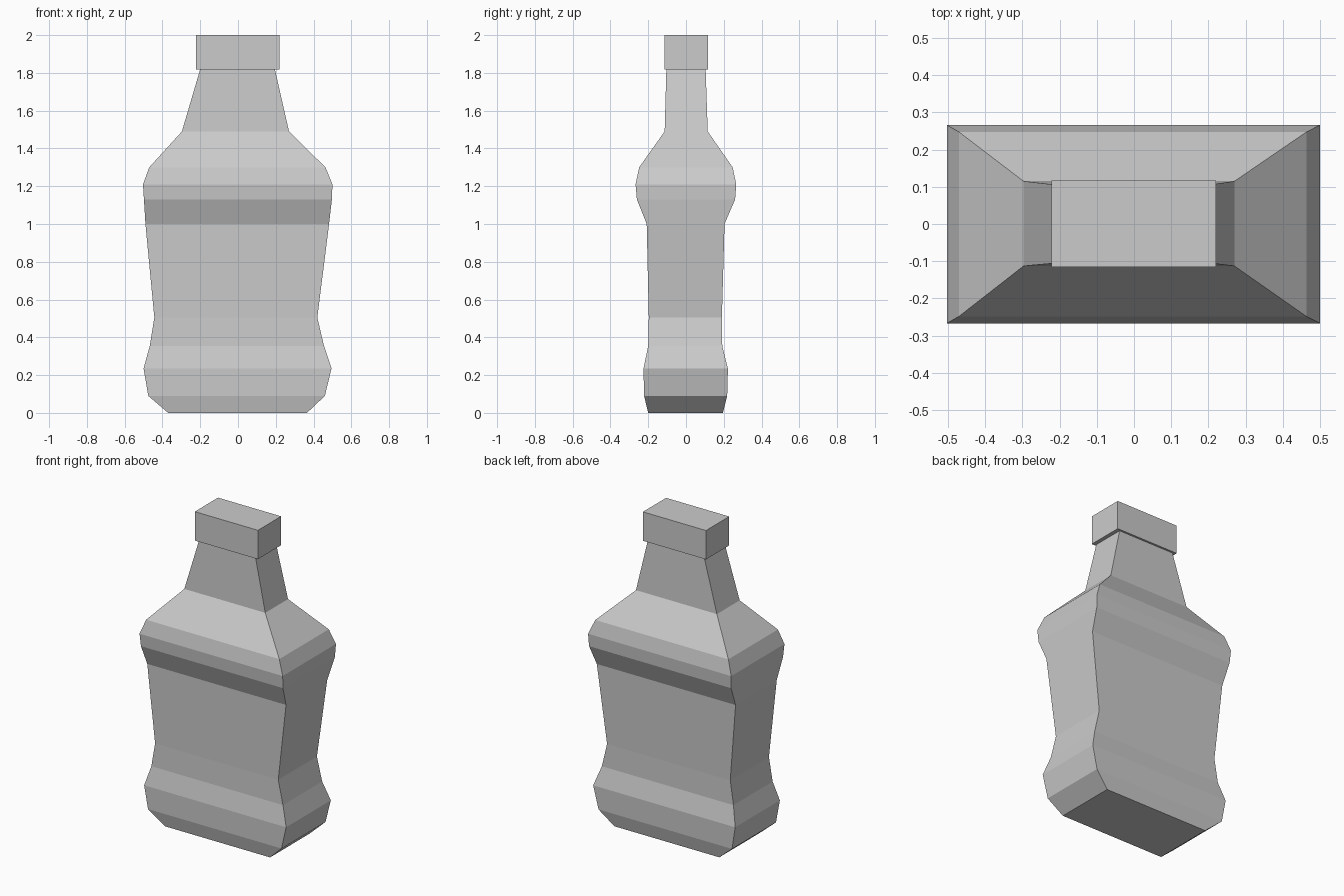
import bpy, bmesh


def loft(name, rings):
    """Stack of rectangles (z, xmin, xmax, ymin, ymax) skinned into a closed solid."""
    bm = bmesh.new()
    loops = [[bm.verts.new((x, y, z)) for x, y in
              ((x0, y0), (x1, y0), (x1, y1), (x0, y1))]
             for z, x0, x1, y0, y1 in rings]
    for a, b in zip(loops, loops[1:]):
        for i in range(4):
            j = (i + 1) % 4
            bm.faces.new((a[i], a[j], b[j], b[i]))
    bm.faces.new(loops[0][::-1])
    bm.faces.new(loops[-1])
    bmesh.ops.recalc_face_normals(bm, faces=bm.faces)
    mesh = bpy.data.meshes.new(name)
    bm.to_mesh(mesh)
    bm.free()
    obj = bpy.data.objects.new(name, mesh)
    bpy.context.collection.objects.link(obj)
    return obj


# Bottle body: foot, waist, shoulder and neck
loft("bottle_body", [
    (0.00, -0.37, 0.365, -0.20, 0.195),
    (0.09, -0.475, 0.46, -0.222, 0.218),
    (0.235, -0.50, 0.495, -0.225, 0.222),
    (0.355, -0.467, 0.455, -0.20, 0.192),
    (0.505, -0.443, 0.42, -0.197, 0.19),
    (1.00, -0.49, 0.482, -0.208, 0.204),
    (1.13, -0.498, 0.497, -0.26, 0.26),
    (1.21, -0.503, 0.50, -0.267, 0.266),
    (1.30, -0.47, 0.463, -0.248, 0.247),
    (1.49, -0.297, 0.27, -0.113, 0.115),
    (1.82, -0.20, 0.195, -0.104, 0.104),
])

# Cap: slightly wider than the neck
loft("cap", [
    (1.817, -0.222, 0.22, -0.115, 0.117),
    (2.00, -0.222, 0.22, -0.115, 0.117),
])
